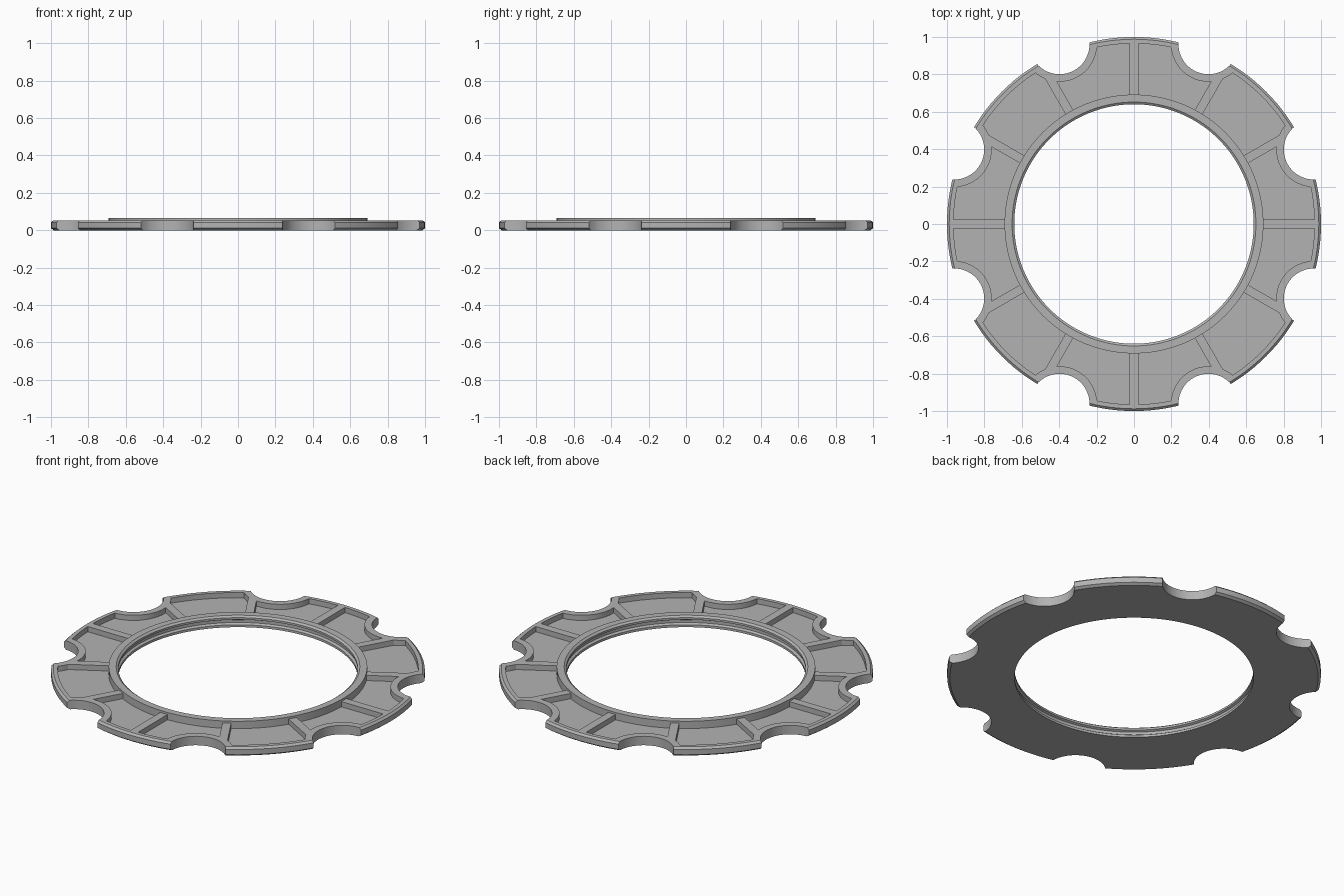
import bpy, bmesh, math
from mathutils import Matrix

cube = bpy.data.objects.get("Cube")
if cube:
    bpy.data.objects.remove(cube, do_unlink=True)

SEGMENTS = 144
NOTCH_CENTRE, NOTCH_RADIUS = 1.04, 0.16
WALL = 0.04
FLOOR = 0.022

grey = bpy.data.materials.new("plain grey")
grey.use_nodes = True
colour = (0.45, 0.45, 0.45, 1)
grey.diffuse_color = colour
grey.node_tree.nodes["Principled BSDF"].inputs["Base Color"].default_value = colour


def finish(bm, name):
    bmesh.ops.recalc_face_normals(bm, faces=bm.faces)
    mesh = bpy.data.meshes.new(name)
    bm.to_mesh(mesh)
    bm.free()
    mesh.materials.append(grey)
    ob = bpy.data.objects.new(name, mesh)
    bpy.context.collection.objects.link(ob)
    return ob


def revolve(name, profile):
    """Closed (radius, height) profile turned around z."""
    bm = bmesh.new()
    rings = []
    for i in range(SEGMENTS):
        a = math.tau * i / SEGMENTS
        rings.append([bm.verts.new((r * math.cos(a), r * math.sin(a), z)) for r, z in profile])
    n = len(profile)
    for i, ring in enumerate(rings):
        after = rings[(i + 1) % SEGMENTS]
        for j in range(n):
            k = (j + 1) % n
            bm.faces.new((ring[j], after[j], after[k], ring[k]))
    return finish(bm, name)


def notch_cylinders(name, radius):
    """Eight upright cylinders around the edge."""
    bm = bmesh.new()
    for i in range(8):
        a = math.radians(22.5 + 45 * i)
        place = Matrix.Translation((NOTCH_CENTRE * math.cos(a), NOTCH_CENTRE * math.sin(a), 0))
        bmesh.ops.create_cone(bm, cap_ends=True, segments=64, radius1=radius,
                              radius2=radius, depth=1, matrix=place)
    return finish(bm, name)


def rib_bars(name):
    """Twelve radial bars that stay clear of each other."""
    bm = bmesh.new()
    for i in range(12):
        place = (Matrix.Rotation(math.radians(30 * i), 4, "Z")
                 @ Matrix.Translation((0.85, 0, 0))
                 @ Matrix.Diagonal((0.5, 0.047, 1, 1)))
        bmesh.ops.create_cube(bm, size=1, matrix=place)
    return finish(bm, name)


def cut(target, cutter):
    mod = target.modifiers.new("cut", "BOOLEAN")
    mod.operation = "DIFFERENCE"
    mod.solver = "EXACT"
    mod.object = cutter
    bpy.context.view_layer.objects.active = target
    bpy.ops.object.modifier_apply(modifier=mod.name)
    bpy.data.objects.remove(cutter, do_unlink=True)


# Ring body: chamfered outer edge, raised inner rim, grooved bore
ring = revolve("notched_ring", [
    (0.64, 0), (0.985, 0), (1, 0.011), (1, 0.042), (0.988, 0.053),
    (0.692, 0.053), (0.692, 0.065), (0.652, 0.065), (0.64, 0.056),
    (0.64, 0.044), (0.652, 0.038), (0.652, 0.022), (0.64, 0.014)])

# Pockets between the ribs, following the notches at wall thickness
pockets = revolve("pocket_cutter", [
    (0.692, FLOOR), (0.965, FLOOR), (0.965, 0.0531 + 0.05), (0.692, 0.0531 + 0.05)])
cut(pockets, rib_bars("rib_cutter"))
cut(pockets, notch_cylinders("pocket_notch_cutter", NOTCH_RADIUS + WALL))
cut(ring, pockets)

# Finger notches around the edge
cut(ring, notch_cylinders("notch_cutter", NOTCH_RADIUS))

bpy.ops.object.select_all(action="DESELECT")
ring.select_set(True)
bpy.context.view_layer.objects.active = ring
bpy.ops.object.shade_smooth_by_angle(angle=math.radians(25))
